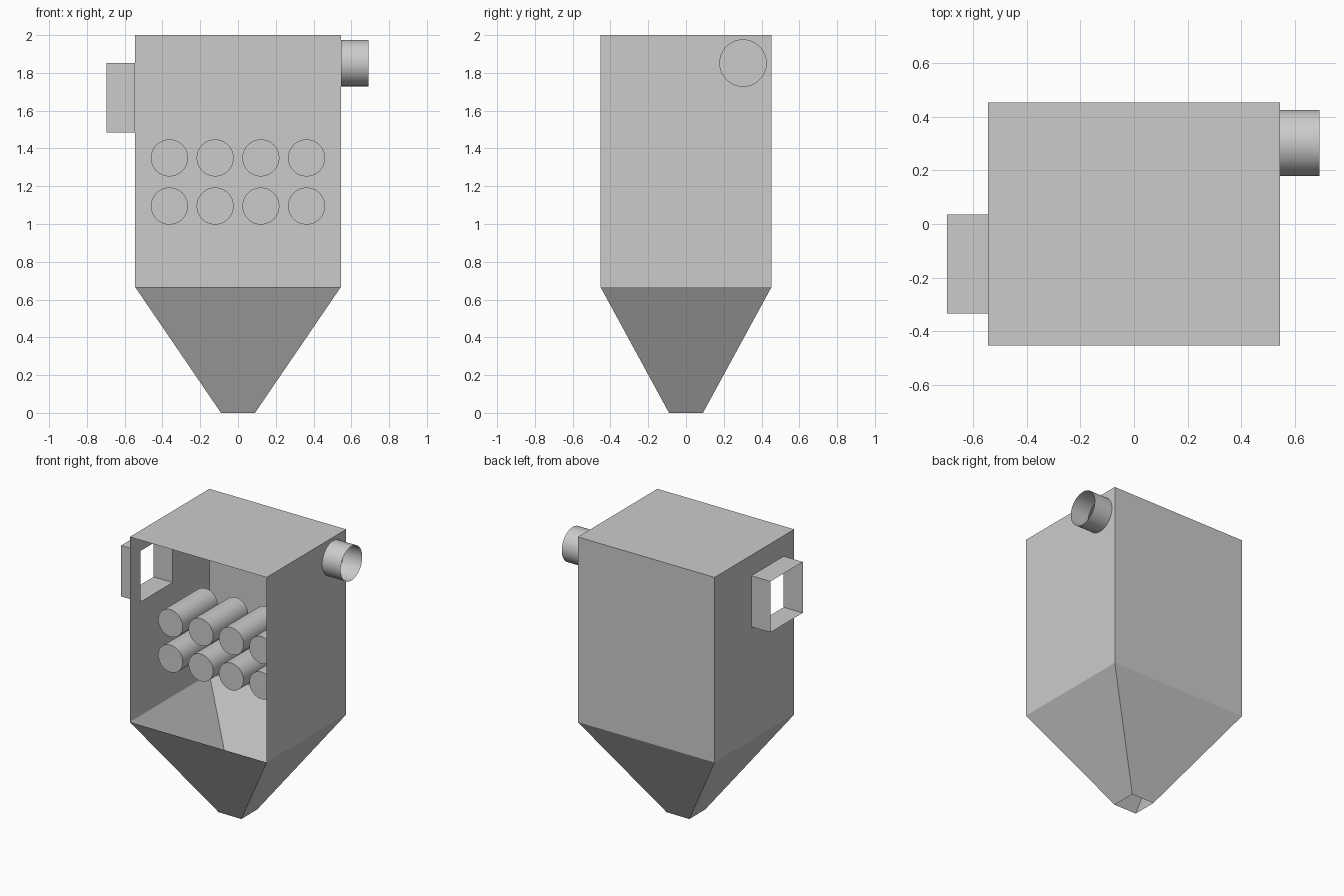
import bpy, bmesh, math

if "Cube" in bpy.data.objects:
    bpy.data.objects.remove(bpy.data.objects["Cube"])

W, D = 0.545, 0.453          # half width, half depth of the casing
Z0, Z1 = 0.667, 2.0          # casing bottom and top
OUT = 0.09                   # half size of the hopper outlet


def finish(name, bm, smooth=False):
    bmesh.ops.recalc_face_normals(bm, faces=bm.faces[:])
    me = bpy.data.meshes.new(name)
    bm.to_mesh(me)
    bm.free()
    ob = bpy.data.objects.new(name, me)
    bpy.context.collection.objects.link(ob)
    if smooth:
        bpy.ops.object.select_all(action='DESELECT')
        ob.select_set(True)
        bpy.context.view_layer.objects.active = ob
        bpy.ops.object.shade_smooth_by_angle(angle=math.radians(40))
    return ob


def sheet(name, pts):
    bm = bmesh.new()
    bm.faces.new([bm.verts.new(p) for p in pts])
    return finish(name, bm)


def tube(name, ring_a, ring_b, caps=False, smooth=False):
    """Thin-walled skin between two matching rings."""
    bm = bmesh.new()
    a = [bm.verts.new(p) for p in ring_a]
    b = [bm.verts.new(p) for p in ring_b]
    n = len(a)
    for i in range(n):
        j = (i + 1) % n
        bm.faces.new((a[i], a[j], b[j], b[i]))
    if caps:
        bm.faces.new(a)
        bm.faces.new(b)
    return finish(name, bm, smooth)


def side_wall(name, x, hole):
    """Side sheet with an opening given as (y, z) points."""
    bm = bmesh.new()
    edges = []
    for loop in (rect_pts(-D, D, Z0, Z1), hole):
        vs = [bm.verts.new((x, y, z)) for y, z in loop]
        edges += [bm.edges.new((vs[i - 1], vs[i])) for i in range(len(vs))]
    bmesh.ops.triangle_fill(bm, edges=edges, use_beauty=True, normal=(1, 0, 0))
    return finish(name, bm)


def rect_pts(u0, u1, v0, v1):
    return [(u0, v0), (u1, v0), (u1, v1), (u0, v1)]


def circle_pts(u, v, r, n=48):
    return [(u + r * math.cos(2 * math.pi * i / n),
             v + r * math.sin(2 * math.pi * i / n)) for i in range(n)]


def at_x(pts, x):
    return [(x, u, v) for u, v in pts]


def at_y(pts, y):
    return [(u, y, v) for u, v in pts]


def at_z(pts, z):
    return [(u, v, z) for u, v in pts]


# Casing: roof, back and pierced sides; the front is open
sheet("roof", at_z(rect_pts(-W, W, -D, D), Z1))
sheet("back_wall", at_y(rect_pts(-W, W, Z0, Z1), D))
inlet = rect_pts(-0.333, 0.035, 1.485, 1.852)
outlet = circle_pts(0.302, 1.852, 0.123)
side_wall("left_wall", -W, inlet)
side_wall("right_wall", W, outlet)

# Ducts
tube("inlet_duct", at_x(inlet, -0.697), at_x(inlet, -W))
tube("outlet_pipe", at_x(outlet, W), at_x(outlet, 0.692), smooth=True)

# Hopper, open at top and bottom
tube("hopper", at_z(rect_pts(-OUT, OUT, -OUT, OUT), 0),
     at_z(rect_pts(-W, W, -D, D), Z0))

# Filter cartridges, two rows of four
for row, z in enumerate((1.095, 1.35)):
    for col in range(4):
        c = circle_pts(-0.363 + 0.242 * col, z, 0.098)
        tube(f"filter_{row}_{col}", at_y(c, -0.25), at_y(c, 0.15),
             caps=True, smooth=True)
